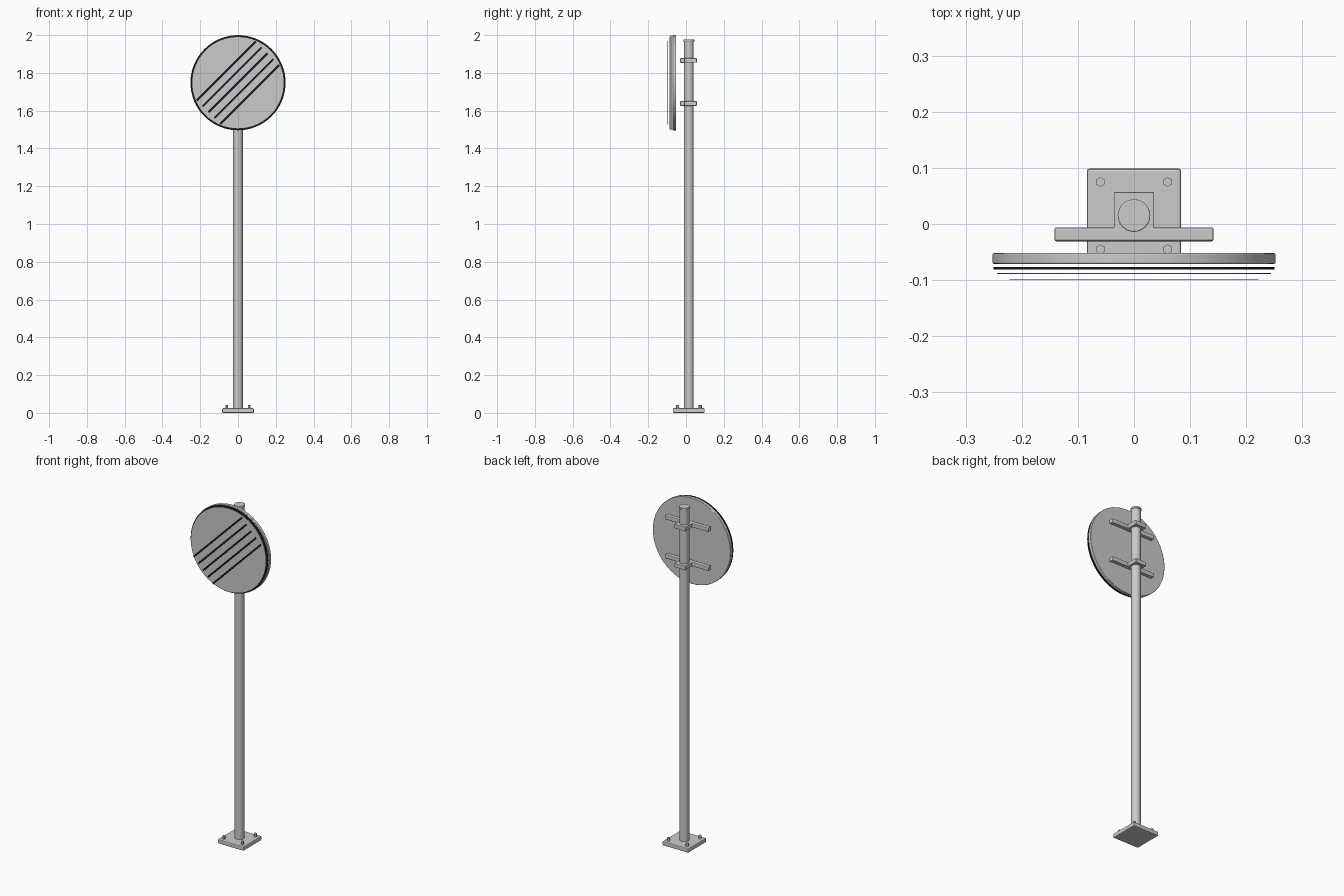
import bpy, math

if "Cube" in bpy.data.objects:
    bpy.data.objects.remove(bpy.data.objects["Cube"])

STEEL_Y = 0.015      # pole axis depth
SIGN_Z = 1.748       # sign centre height


def material(name, rgb):
    m = bpy.data.materials.new(name)
    m.diffuse_color = (*rgb, 1)
    m.use_nodes = True
    m.node_tree.nodes["Principled BSDF"].inputs["Base Color"].default_value = m.diffuse_color
    return m


BLACK = material("black_paint", (0.012, 0.012, 0.015))
GREY = material("light_grey_paint", (0.6, 0.6, 0.6))


def finish(ob, name, bevel=0, mat=None, smooth=False):
    ob.name = name
    if mat:
        ob.data.materials.append(mat)
    if bevel:
        b = ob.modifiers.new("bevel", 'BEVEL')
        b.width = bevel
        b.segments = 2
    if smooth:
        bpy.ops.object.shade_smooth_by_angle()
    return ob


def box(name, x, y, z, bevel=0, mat=None, rot=(0, 0, 0)):
    """Box from (min, max) ranges."""
    bpy.ops.mesh.primitive_cube_add(
        size=1, location=[sum(r) / 2 for r in (x, y, z)], rotation=rot)
    ob = bpy.context.object
    ob.scale = [r[1] - r[0] for r in (x, y, z)]
    bpy.ops.object.transform_apply(location=False, rotation=False, scale=True)
    return finish(ob, name, bevel, mat)


def rod(name, r, z0, z1, x=0, y=STEEL_Y, sides=32, bevel=0):
    bpy.ops.mesh.primitive_cylinder_add(
        radius=r, depth=z1 - z0, vertices=sides, location=(x, y, (z0 + z1) / 2))
    return finish(bpy.context.object, name, bevel, smooth=sides > 8)


def disc(name, r, y0, y1, mat=None, bevel=0):
    bpy.ops.mesh.primitive_cylinder_add(
        radius=r, depth=y1 - y0, vertices=64,
        location=(0, (y0 + y1) / 2, SIGN_Z), rotation=(math.pi / 2, 0, 0))
    return finish(bpy.context.object, name, bevel, mat, smooth=True)


# Base plate with hex anchor bolts
box("base_plate", (-0.084, 0.084), (STEEL_Y - 0.084, STEEL_Y + 0.084), (0, 0.025), 0.005)
for sx in (-1, 1):
    for sy in (-1, 1):
        rod("anchor_bolt", 0.0085, 0.02, 0.043, sx * 0.06, STEEL_Y + sy * 0.06, 6)

# Pole and cap
rod("pole", 0.026, 0.02, 1.97)
rod("pole_cap", 0.029, 1.966, 1.977, bevel=0.002)

# Two mounting rails with clamps round the pole
for z in (1.866, 1.638):
    zr = (z - 0.0125, z + 0.0125)
    box("mounting_rail", (-0.142, 0.142), (-0.031, -0.006), zr, 0.004)
    box("pole_clamp", (-0.036, 0.036), (-0.02, 0.057), (z - 0.012, z + 0.012), 0.002)

# Layered sign: backing, black border, grey face
disc("sign_backing", 0.252, -0.071, -0.052, bevel=0.002)
disc("sign_border", 0.25, -0.081, -0.077, BLACK)
disc("sign_face", 0.244, -0.089, -0.087, GREY)

# Five parallel diagonal stripes
for i in range(-2, 3):
    off = i * 0.044 / math.sqrt(2)
    cx, cz = off, SIGN_Z - off
    box("diagonal_stripe", (cx - 0.221, cx + 0.221), (-0.0995, -0.0985),
        (cz - 0.005, cz + 0.005), mat=BLACK, rot=(0, -math.pi / 4, 0))
